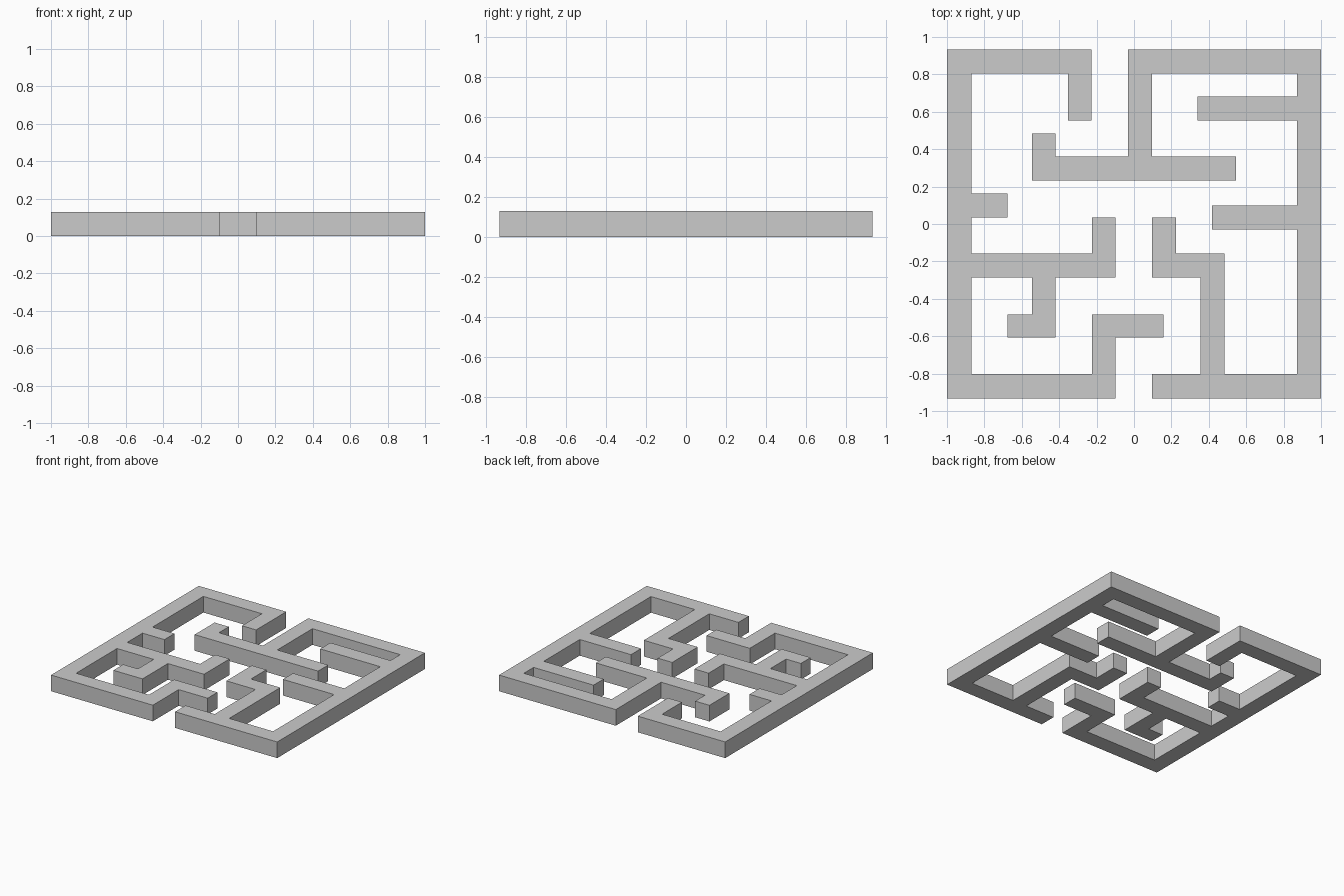
import bpy, bmesh

if "Cube" in bpy.data.objects:
    bpy.data.objects.remove(bpy.data.objects["Cube"])

HEIGHT = 0.129


def maze_wall(name, turns):
    """Extrude a right-angled outline; turns alternate x, y, x, y..."""
    pts = []
    for i in range(len(turns)):
        a, b = turns[i], turns[(i + 1) % len(turns)]
        pts.append((a, b) if i % 2 == 0 else (b, a))
    bm = bmesh.new()
    base = bm.faces.new([bm.verts.new((x, y, 0)) for x, y in pts])
    top = bmesh.ops.extrude_face_region(bm, geom=[base], use_keep_orig=True)
    moved = [g for g in top["geom"] if isinstance(g, bmesh.types.BMVert)]
    bmesh.ops.translate(bm, verts=moved, vec=(0, 0, HEIGHT))
    # Split the concave caps cleanly
    caps = [f for f in bm.faces if len(f.verts) > 4]
    bmesh.ops.triangulate(bm, faces=caps, ngon_method='EAR_CLIP')
    bmesh.ops.recalc_face_normals(bm, faces=bm.faces)
    mesh = bpy.data.meshes.new(name)
    bm.to_mesh(mesh)
    bm.free()
    obj = bpy.data.objects.new(name, mesh)
    bpy.context.collection.objects.link(obj)
    return obj


# Left half: outer wall, stubs and the hooked branches
maze_wall("left_maze_wall", [
    -1, 0.933, -0.227, 0.553, -0.352, 0.805, -0.87, 0.163, -0.676, 0.036,
    -0.87, -0.157, -0.225, 0.036, -0.10, -0.286, -0.42, -0.607, -0.677, -0.484,
    -0.546, -0.286, -0.87, -0.803, -0.225, -0.484, 0.157, -0.607, -0.10, -0.933])

# Right half: outer wall, inner stubs and the long central branch
maze_wall("right_maze_wall", [
    -0.032, 0.933, 1, -0.933, 0.097, -0.801, 0.355, -0.286, 0.097, 0.036,
    0.225, -0.157, 0.483, -0.801, 0.871, -0.03, 0.418, 0.098, 0.871, 0.553,
    0.34, 0.682, 0.871, 0.805, 0.095, 0.36, 0.546, 0.232, -0.546, 0.484,
    -0.42, 0.36])
